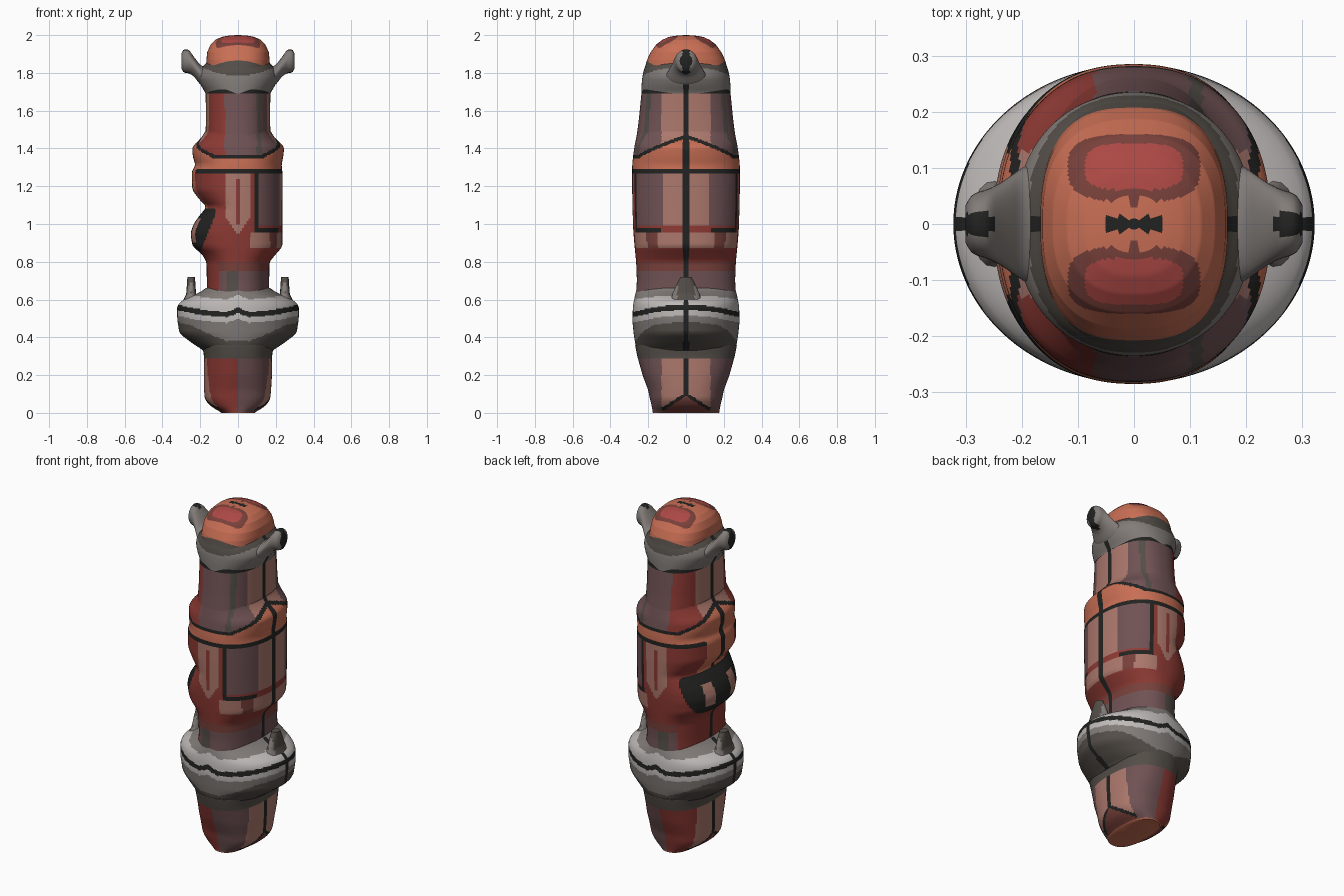
import bpy, bmesh, math

cube = bpy.data.objects.get("Cube")
if cube:
    bpy.data.objects.remove(cube, do_unlink=True)

# Colours as sRGB bytes
COLOURS = {
    "red": (172, 72, 68), "brick": (142, 58, 52), "dark_red": (120, 64, 58),
    "orange": (200, 110, 84), "pink_brown": (172, 120, 108), "mauve": (112, 82, 84),
    "light_grey": (190, 186, 184), "mid_grey": (130, 124, 120),
    "dark_grey": (84, 78, 72), "black": (34, 35, 33),
}
NAMES = list(COLOURS)
MATS = []
for name, rgb in COLOURS.items():
    m = bpy.data.materials.new(name)
    m.use_nodes = True
    lin = [((c / 255 + 0.055) / 1.055) ** 2.4 for c in rgb] + [1]
    m.diffuse_color = lin
    bsdf = m.node_tree.nodes["Principled BSDF"]
    bsdf.inputs["Base Color"].default_value = lin
    bsdf.inputs["Roughness"].default_value = 0.7
    MATS.append(m)


def lerp_rows(rows, t):
    t = min(max(t, rows[0][0]), rows[-1][0])
    for a, b in zip(rows, rows[1:]):
        if t <= b[0]:
            f = (t - a[0]) / (b[0] - a[0])
            return [p + (q - p) * f for p, q in zip(a, b)]


def sample(rows, t, soft):
    sets = [lerp_rows(rows, t + k * soft) for k in (-1, 0, 1)]
    return [sum(v) / 3 for v in zip(*sets)]


def skin(name, rings, paint):
    """Bridge rings of points, cap both ends, colour faces by a rule."""
    bm = bmesh.new()
    loops = [[bm.verts.new(p) for p in ring] for ring in rings]
    n = len(loops[0])
    for a, b in zip(loops, loops[1:]):
        for i in range(n):
            j = (i + 1) % n
            bm.faces.new((a[i], a[j], b[j], b[i]))
    bm.faces.new(loops[0][::-1])
    bm.faces.new(loops[-1])
    bmesh.ops.recalc_face_normals(bm, faces=bm.faces)
    for f in bm.faces:
        f.material_index = NAMES.index(paint(*f.calc_center_median()))
    me = bpy.data.meshes.new(name)
    bm.to_mesh(me)
    bm.free()
    ob = bpy.data.objects.new(name, me)
    bpy.context.collection.objects.link(ob)
    for m in MATS:
        me.materials.append(m)
    bpy.ops.object.select_all(action="DESELECT")
    ob.select_set(True)
    bpy.context.view_layer.objects.active = ob
    bpy.ops.object.shade_smooth_by_angle(angle=math.radians(50))


def trunk(name, rows, paint, power=2.4, step=0.006, segs=160, cx=0, soft=0.012):
    """Rows: height, half width on -x, half width on +x, half depth."""
    lo, hi = rows[0][0], rows[-1][0]
    count = round((hi - lo) / step)
    rings = []
    for k in range(count + 1):
        z = lo + (hi - lo) * k / count
        _, left, right, depth = sample(rows, z, soft)
        ring = []
        for i in range(segs):
            t = math.tau * i / segs
            c, s = math.cos(t), math.sin(t)
            w = right if c > 0 else left
            r = (abs(c / w) ** power + abs(s / depth) ** power) ** (-1 / power)
            ring.append((cx + r * c, r * s, z))
        rings.append(ring)
    skin(name, rings, paint)


def is_seam(x, y):
    return abs(y) < 0.015 and abs(x) > 0.1


def grip_paint(x, y, z, split=0):
    if is_seam(x, y):
        return "black"
    if abs(y) < 0.13 and abs(x) > 0.1:
        return "pink_brown"
    return "brick" if x < split else "mauve"


def lower_paint(x, y, z):
    d = abs(y)
    if z < 0.005:
        return "orange"
    edge = 0.11 - 0.65 * d
    if abs(x) > 0.08 and d < 0.13 and z < edge:
        return "black" if z > edge - 0.02 else "dark_red"
    return "dark_grey" if z > 0.29 else grip_paint(x, y, z)


def guard_paint(x, y, z):
    # wavy dark groove with a small peak at the middle of the front
    t = z - 0.035 * (x / 0.3) ** 2 - 0.025 * max(0, 1 - abs(x) / 0.06)
    if is_seam(x, y) or 0.505 < t < 0.533:
        return "black"
    if t < 0.36 + 0.08 * min(1, abs(x) / 0.25):
        return "dark_grey"
    return "light_grey" if 0.475 < t < 0.6 else "mid_grey"


def body_paint(x, y, z):
    d = abs(y)
    side = abs(x) > 0.1 and d < 0.13
    rise = 0.11 * max(0, 1 - d / 0.25) ** 0.8 if abs(x) > 0.1 else 0
    if is_seam(x, y):
        return "black"
    # orange belt rising over the sides, with black edges
    if z > 1.365 + rise:
        return upper_paint(x, y, z)
    if z > 1.345 + rise:
        return "black"
    if z > 1.29:
        return "orange"
    if x < 0 and side and z > 1.08:
        return "orange"
    if z > 1.268:
        return "black"
    # dark bulge with a light inlay on the -x side
    if 0.84 < z < 1.08 and x < -0.12 - 0.4 * max(0, 1.05 - z):
        return "pink_brown" if 0.07 < d < 0.14 and 0.9 < z < 1.03 else "black"
    # framed panel on the +x side
    if x > 0.085 and z > 0.955:
        if x < 0.112 or (z < 0.978 and not side):
            return "black"
        if z < 0.995:
            return "brick"
        return "pink_brown" if d < 0.12 else "mauve"
    if x > 0.06 and 0.87 < z < 0.955:
        return "pink_brown" if d < 0.15 or x < 0.17 else "dark_red"
    # slotted strip on the front and back
    if abs(x) < 0.065 and z > 0.94 + 1.5 * abs(x):
        return "brick" if abs(x) < 0.008 and 1.0 < z < 1.24 else "pink_brown"
    if z < 0.8:
        if -0.06 < x < 0.005 and z < 0.75:
            return "dark_grey"
        return "brick" if x < -0.1 else "dark_red" if z > 0.75 else "mauve"
    return "brick"


def upper_paint(x, y, z):
    if z > 1.69:
        return "black"
    if 0.1 < x < 0.122 and abs(y) > 0.13:
        return "dark_grey"
    return grip_paint(x, y, z, -0.07)


def collar_paint(x, y, z):
    t = z - 0.05 * (x / 0.2) ** 2
    if is_seam(x, y):
        return "black"
    return "mid_grey" if t < 1.785 else "dark_grey"


def dome_paint(x, y, z):
    d = abs(y)
    if d < 0.012 and abs(x) < 0.045:
        return "black"
    if z < 1.865 - 0.04 * (x / 0.16) ** 2:
        return "dark_grey"
    # two stadium-shaped spots on the crown
    if (abs(x) / 0.118) ** 3 + (abs(d - 0.1) / 0.06) ** 3 < 1:
        inner = (abs(x) / 0.088) ** 3 + (abs(d - 0.102) / 0.042) ** 3 < 1
        return "red" if inner else "dark_red"
    return "orange"


def lug_paint(x, y, z):
    return "black" if abs(y) < 0.018 and abs(x) > 0.25 else "mid_grey"


def prong_paint(x, y, z):
    return "dark_grey" if abs(y) < 0.045 else "mid_grey"


# Main stack of parts
trunk("lower_grip", [(0, .08, .08, .175), (.03, .14, .14, .18), (.07, .175, .17, .19),
                     (.12, .18, .175, .2), (.2, .18, .18, .23), (.3, .18, .18, .258),
                     (.36, .19, .19, .27)], lower_paint)
trunk("guard", [(.33, .18, .18, .26), (.36, .23, .23, .268), (.42, .31, .31, .277),
                (.5, .322, .322, .285), (.57, .322, .322, .28), (.6, .29, .29, .275),
                (.63, .22, .22, .268), (.66, .165, .165, .26)], guard_paint, power=2)
trunk("body", [(.62, .165, .165, .265), (.7, .165, .165, .26), (.8, .167, .167, .264),
               (.84, .19, .2, .268), (.88, .24, .235, .272), (.95, .252, .235, .278),
               (1.0, .235, .235, .281), (1.05, .2, .235, .282), (1.09, .165, .235, .283),
               (1.13, .205, .235, .284), (1.18, .242, .235, .285), (1.28, .245, .235, .285),
               (1.31, .225, .23, .285), (1.36, .24, .24, .28), (1.41, .242, .245, .273),
               (1.45, .2, .2, .265), (1.49, .172, .172, .257)], body_paint, power=2.3)
trunk("upper_grip", [(1.46, .172, .172, .262), (1.55, .17, .17, .25), (1.6, .17, .17, .245),
                     (1.72, .172, .172, .233)], upper_paint)
trunk("collar", [(1.69, .17, .17, .236), (1.74, .2, .2, .235), (1.78, .215, .215, .231),
                 (1.82, .2, .2, .222), (1.86, .16, .16, .205)], collar_paint, power=2.2)
trunk("dome", [(1.82, .167, .167, .22), (1.87, .167, .167, .206), (1.91, .163, .163, .187),
               (1.95, .145, .145, .158), (1.975, .12, .12, .125), (1.99, .088, .088, .092),
               (1.997, .055, .055, .055), (2.0, .004, .004, .004)],
      dome_paint, power=2.5, step=0.0015, soft=0.001)

# Side lugs on the collar and prongs on the guard
LUG = [(.12, 1.76, .05, .135), (.2, 1.79, .052, .1), (.235, 1.835, .052, .075),
       (.26, 1.86, .062, .062), (.285, 1.863, .062, .055), (.296, 1.863, .052, .045),
       (.302, 1.863, .03, .028)]
for side, label in ((1, "left"), (-1, "right")):
    rings = []
    for k in range(31):
        x, zc, hz, hy = sample(LUG, .12 + .182 * k / 30, .006)
        rings.append([(side * x, hy * math.cos(math.tau * i / 32),
                       zc + hz * math.sin(math.tau * i / 32)) for i in range(32)])
    skin(label + "_lug", rings, lug_paint)
    trunk(label + "_prong", [(.58, .05, .05, .085), (.63, .026, .026, .072),
                             (.69, .022, .022, .045), (.72, .02, .02, .028)],
          prong_paint, power=2.2, segs=32, cx=side * .248, soft=.006)
